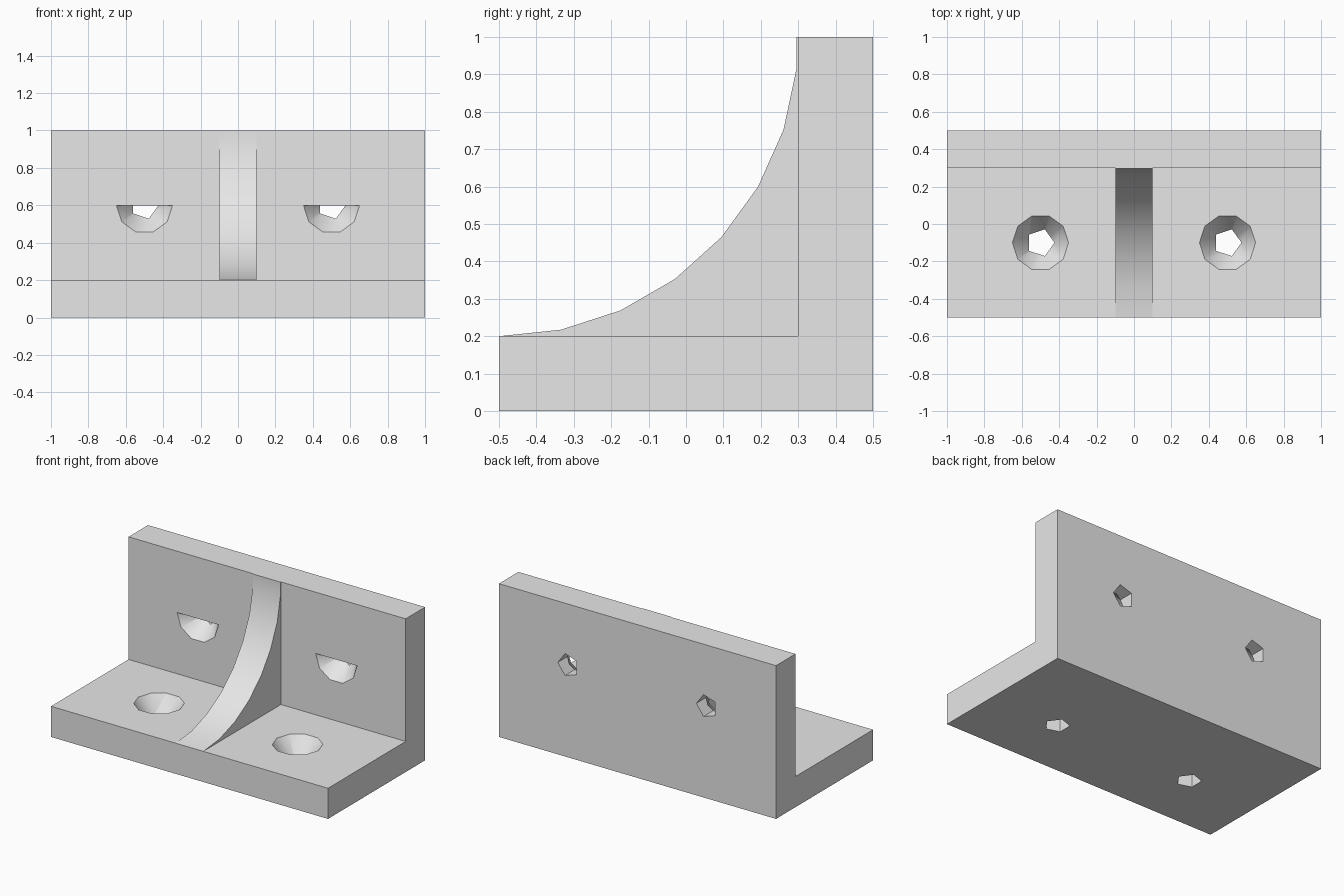
import bpy, bmesh, math
from mathutils import Matrix, Vector

cube = bpy.data.objects.get("Cube")
if cube:
    bpy.data.objects.remove(cube, do_unlink=True)

# Single plain grey finish
GREY = (0.8, 0.8, 0.8, 1)
grey = bpy.data.materials.new("plain_grey")
grey.use_nodes = True
grey.diffuse_color = GREY
grey.node_tree.nodes["Principled BSDF"].inputs["Base Color"].default_value = GREY


def finish(name, bm):
    mesh = bpy.data.meshes.new(name)
    bm.to_mesh(mesh)
    bm.free()
    mesh.materials.append(grey)
    obj = bpy.data.objects.new(name, mesh)
    bpy.context.collection.objects.link(obj)
    return obj


def extrude_profile(name, profile, half_width):
    """Extrude a (y, z) outline along x."""
    bm = bmesh.new()
    face = bm.faces.new([bm.verts.new((-half_width, y, z)) for y, z in profile])
    new = bmesh.ops.extrude_face_region(bm, geom=[face])["geom"]
    moved = [v for v in new if isinstance(v, bmesh.types.BMVert)]
    bmesh.ops.translate(bm, verts=moved, vec=(2 * half_width, 0, 0))
    bmesh.ops.recalc_face_normals(bm, faces=bm.faces)
    return finish(name, bm)


def ring(sides, radius):
    return [Vector((radius * math.cos(math.tau * i / sides),
                    radius * math.sin(math.tau * i / sides), 0)) for i in range(sides)]


def frustum_cutter(name, sides, top, bottom, z_top, z_bottom, place):
    bm = bmesh.new()
    bmesh.ops.create_cone(bm, cap_ends=True, segments=sides, radius1=bottom,
                          radius2=top, depth=z_top - z_bottom)
    # Turn the cone so that one corner lies on +x
    corner = max((v.co for v in bm.verts), key=lambda c: c.xy.length)
    turn = Matrix.Rotation(-math.atan2(corner.y, corner.x), 4, "Z")
    lift = Matrix.Translation((0, 0, (z_top + z_bottom) / 2))
    bmesh.ops.transform(bm, matrix=place @ lift @ turn, verts=bm.verts)
    obj = finish(name, bm)
    obj.hide_render = True
    return obj


def smooth(obj):
    bpy.ops.object.select_all(action="DESELECT")
    obj.select_set(True)
    bpy.context.view_layer.objects.active = obj
    bpy.ops.object.shade_smooth_by_angle(angle=math.radians(35))


# L-shaped bracket
T = 0.2
bracket = extrude_profile("bracket", [(-0.5, 0), (0.5, 0), (0.5, 1), (0.5 - T, 1),
                                      (0.5 - T, T), (-0.5, T)], 1)

# Countersunk screw holes: two in the base, two in the wall
SINK, BORE = 0.15, 0.075
cutters = []
for x in (-0.5, 0.5):
    base = Matrix.Translation((x, -0.1, T))
    wall = Matrix.Translation((x, 0.5 - T, 0.6)) @ Matrix.Rotation(math.pi / 2, 4, "X")
    for place in (base, wall):
        # The cone runs a little above the surface, at the same slope
        cutters.append(frustum_cutter("sink_cutter", 10, SINK * 1.1, SINK * 0.3,
                                      T * 0.1, -T * 0.7, place))
        cutters.append(frustum_cutter("bore_cutter", 5, BORE, BORE,
                                      T * 0.05, -T * 1.2, place))

bpy.context.view_layer.objects.active = bracket
for cutter in cutters:
    mod = bracket.modifiers.new("hole", "BOOLEAN")
    mod.operation = "DIFFERENCE"
    mod.solver = "EXACT"
    mod.object = cutter
    bpy.ops.object.modifier_apply(modifier=mod.name)
for cutter in cutters:
    bpy.data.objects.remove(cutter, do_unlink=True)
smooth(bracket)

# Flat covers over the upper half of each wall hole
for side, x in (("right", -0.5), ("left", 0.5)):
    bm = bmesh.new()
    half = ring(10, SINK)[:6]
    face = bm.faces.new([bm.verts.new((x + p.x, 0.5 - T, 0.6 + p.y)) for p in half])
    face.normal_update()
    if face.normal.y > 0:
        face.normal_flip()
    finish(side + "_hole_cover", bm)

# Curved stiffening rib
R = 0.8
arc = [(-0.5 + R * math.sin(a), 1 - R * math.cos(a))
       for a in (math.radians(12 * i) for i in range(8))]
rib = extrude_profile("rib", arc + [(arc[-1][0], 1), (0.5 - T, 1), (0.5 - T, T)], 0.1)
smooth(rib)
